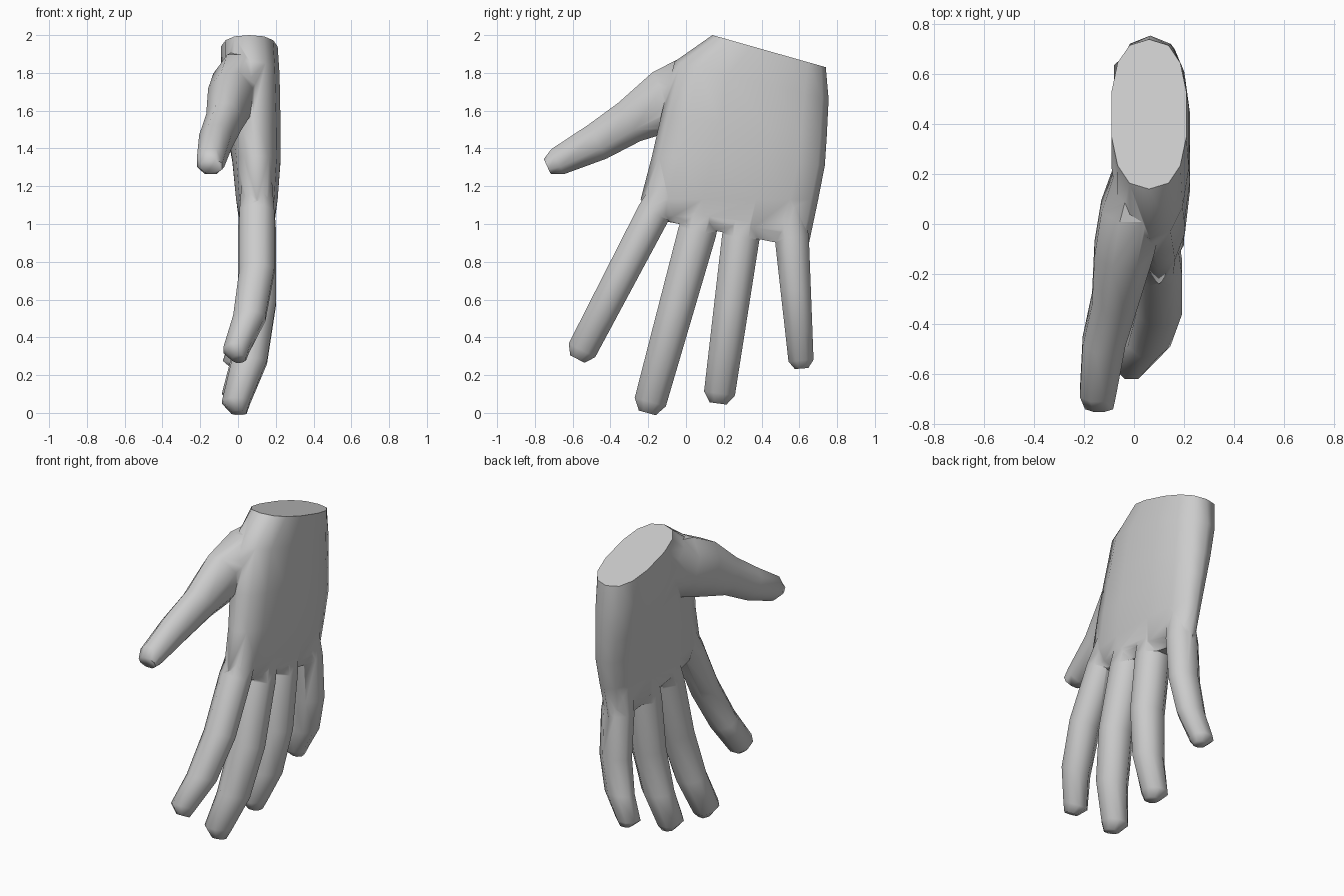
import bpy, bmesh, math
from mathutils import Vector

if "Cube" in bpy.data.objects:
    bpy.data.objects.remove(bpy.data.objects["Cube"])

skin = bpy.data.materials.new("light grey")
skin.diffuse_color = (0.6, 0.6, 0.6, 1)
skin.use_nodes = True
skin.node_tree.nodes["Principled BSDF"].inputs["Base Color"].default_value = skin.diffuse_color


def loft(name, rings, sides, power):
    """Capped loft; ring = (centre, half-width vector, half thickness in x)."""
    bm = bmesh.new()
    loops = []
    for c, u, t in rings:
        loop = []
        for i in range(sides):
            a = 2 * math.pi * (i + 0.5) / sides
            ca, sa = math.cos(a), math.sin(a)
            x = math.copysign(abs(ca) ** power, ca) * t
            w = math.copysign(abs(sa) ** power, sa)
            loop.append(bm.verts.new(c + u * w + Vector((x, 0, 0))))
        loops.append(loop)
    for a, b in zip(loops, loops[1:]):
        for i in range(sides):
            j = (i + 1) % sides
            bm.faces.new((a[i], a[j], b[j], b[i]))
    bm.faces.new(loops[0])
    bm.faces.new(loops[-1])
    bmesh.ops.recalc_face_normals(bm, faces=bm.faces)
    me = bpy.data.meshes.new(name)
    bm.to_mesh(me)
    bm.free()
    me.materials.append(skin)
    ob = bpy.data.objects.new(name, me)
    bpy.context.collection.objects.link(ob)
    return ob


def digit(name, stations):
    """Eight-sided tube along stations of (centre, half width, half thickness)."""
    rings = []
    for i, (p, w, t) in enumerate(stations):
        d = stations[min(i + 1, len(stations) - 1)][0] - stations[max(i - 1, 0)][0]
        u = Vector((0, -d.z, d.y)).normalized()
        rings.append((p, u * w * 1.1, t * 1.09))
    return loft(name, rings, 8, 1.0)


# shared finger curl: position along finger, x offset, half thickness, width factor
curl = [(-0.3, 0.10, 0.08, 0.75), (0, 0.10, 0.10, 1), (0.4, 0.10, 0.10, 1),
        (0.72, 0.06, 0.093, 1), (0.94, -0.01, 0.074, 1), (1, 0.005, 0.04, 0.55)]


def finger(name, base, tip, w0, w1):
    b, e = Vector((0, *base)), Vector((0, *tip))
    slim = min(1, w0 * 10.5)
    return digit(name, [(b.lerp(e, t) + Vector((x, 0, 0)),
                         (w0 + (w1 - w0) * max(t, 0)) * f, h * slim)
                        for t, x, h, f in curl])


# palm: front edge (y, z), back edge (y, z), x range
palm_rows = [
    (0.14, 2.00, 0.74, 1.83, -0.09, 0.21),
    (-0.06, 1.86, 0.755, 1.66, -0.09, 0.22),
    (-0.13, 1.58, 0.745, 1.46, -0.06, 0.225),
    (-0.18, 1.36, 0.735, 1.31, -0.03, 0.225),
    (-0.24, 1.13, 0.70, 1.13, -0.01, 0.21),
    (-0.20, 1.06, 0.66, 0.94, 0.01, 0.19),
    (-0.14, 1.02, 0.645, 0.87, 0.05, 0.15),
]
rings = []
for y0, z0, y1, z1, x0, x1 in palm_rows:
    c = Vector(((x0 + x1) / 2, (y0 + y1) / 2, (z0 + z1) / 2))
    rings.append((c, Vector((0, y1 - y0, z1 - z0)) / 2, (x1 - x0) / 1.96))
hand = loft("hand", rings, 14, 0.8)

# thumb: x, y, z, half width; it flattens towards the root
thumb_path = [(0.05, 0.30, 1.80, 0.13), (-0.005, 0.07, 1.725, 0.18),
              (-0.04, -0.10, 1.655, 0.165), (-0.075, -0.30, 1.54, 0.115),
              (-0.12, -0.47, 1.435, 0.10), (-0.145, -0.68, 1.33, 0.073),
              (-0.14, -0.735, 1.305, 0.042)]

parts = [
    digit("thumb", [(Vector(p[:3]), p[3], 0.035 + p[3] / 2) for p in thumb_path]),
    finger("index_finger", (-0.17, 1.06), (-0.575, 0.285), 0.087, 0.077),
    finger("middle_finger", (0.06, 0.96), (-0.205, 0.0), 0.100, 0.083),
    finger("ring_finger", (0.29, 0.93), (0.17, 0.05), 0.098, 0.08),
    finger("little_finger", (0.56, 0.93), (0.612, 0.235), 0.089, 0.064),
]

# merge digits into the palm
bpy.context.view_layer.objects.active = hand
hand.select_set(True)
for ob in parts:
    m = hand.modifiers.new("join", 'BOOLEAN')
    m.operation = 'UNION'
    m.solver = 'EXACT'
    m.object = ob
    bpy.ops.object.modifier_apply(modifier=m.name)
    bpy.data.objects.remove(ob)
bpy.ops.object.shade_smooth_by_angle(angle=math.radians(70))

# flat cut at the wrist
for f in hand.data.polygons:
    if f.center.z > 1.85 and f.normal.z > 0.93:
        f.use_smooth = False
